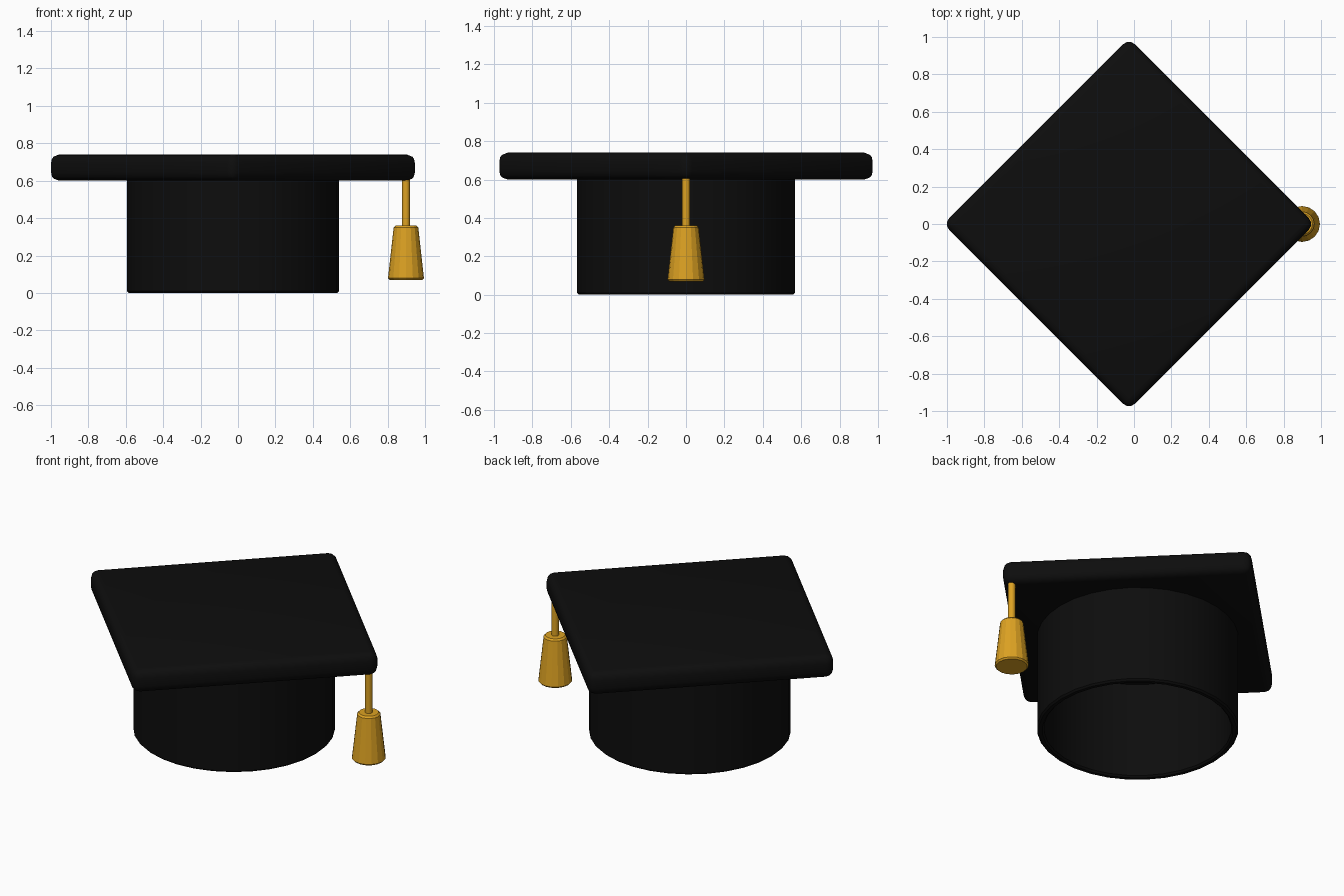
import bpy, bmesh, math

if "Cube" in bpy.data.objects:
    bpy.data.objects.remove(bpy.data.objects["Cube"])

CX = -0.027          # cap axis
TX = 0.898           # tassel axis


def material(name, color):
    m = bpy.data.materials.new(name)
    m.diffuse_color = color
    m.use_nodes = True
    m.node_tree.nodes["Principled BSDF"].inputs["Base Color"].default_value = m.diffuse_color
    return m


BLACK = material("black_cloth", (0.004, 0.004, 0.004, 1))
GOLD = material("gold_thread", (0.72, 0.36, 0.016, 1))


def lathe(name, profile, sides, x, mat, angle, closed=False):
    """Revolve (radius, z) points about a vertical axis at x."""
    bm = bmesh.new()
    rings = [[bm.verts.new((x + r * math.cos(2 * math.pi * i / sides),
                            r * math.sin(2 * math.pi * i / sides), z))
              for i in range(sides)] for r, z in profile]
    pairs = list(zip(rings, rings[1:]))
    if closed:
        pairs.append((rings[-1], rings[0]))
    else:
        bm.faces.new(rings[0])
        bm.faces.new(rings[-1])
    for a, b in pairs:
        for i in range(sides):
            j = (i + 1) % sides
            bm.faces.new((a[i], a[j], b[j], b[i]))
    bmesh.ops.recalc_face_normals(bm, faces=bm.faces)
    me = bpy.data.meshes.new(name)
    bm.to_mesh(me)
    bm.free()
    ob = bpy.data.objects.new(name, me)
    bpy.context.collection.objects.link(ob)
    finish(ob, mat, angle)
    return ob


def finish(ob, mat, angle):
    ob.data.materials.append(mat)
    bpy.ops.object.select_all(action='DESELECT')
    ob.select_set(True)
    bpy.context.view_layer.objects.active = ob
    bpy.ops.object.shade_smooth_by_angle(angle=math.radians(angle))


# square board, turned 45 degrees with rounded edges
bpy.ops.mesh.primitive_cube_add(size=1, location=(CX, 0, 0.67))
board = bpy.context.object
board.name = "board"
board.scale = (1.404, 1.404, 0.14)
bpy.ops.object.transform_apply(location=False, rotation=False, scale=True)
board.rotation_euler.z = math.pi / 4
bevel = board.modifiers.new("rounded_edges", 'BEVEL')
bevel.width = 0.045
bevel.segments = 3
bpy.ops.object.modifier_apply(modifier=bevel.name)
finish(board, BLACK, 40)

# hollow cap body, open at the bottom
lathe("cap_body", [(0.557, 0), (0.567, 0.01), (0.567, 0.61),
                   (0.527, 0.61), (0.527, 0.01), (0.537, 0)],
      32, CX, BLACK, 40, closed=True)

# cord and tassel hanging from the right corner
lathe("tassel_cord", [(0.021, 0.35), (0.021, 0.615)], 12, TX, GOLD, 40)
lathe("tassel", [(0.088, 0.07), (0.096, 0.079), (0.066, 0.35), (0.056, 0.36)],
      16, TX, GOLD, 15)
